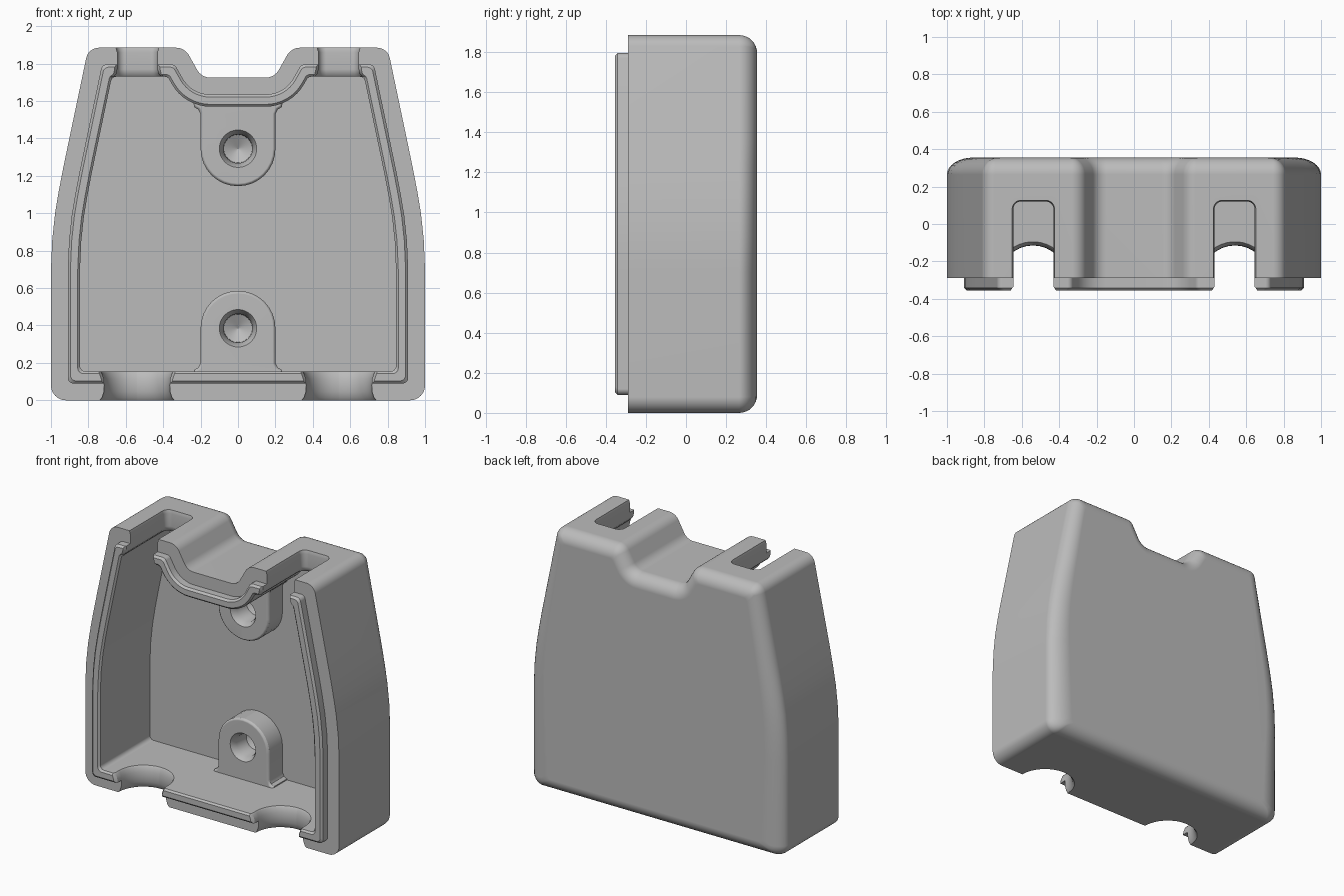
import bpy, bmesh, math
from mathutils import Vector, Matrix

cube = bpy.data.objects.get("Cube")
if cube:
    bpy.data.objects.remove(cube)

grey = bpy.data.materials.new("plain grey")
grey.use_nodes = True
COLOUR = (0.5, 0.5, 0.5, 1)
grey.diffuse_color = COLOUR
grey.node_tree.nodes["Principled BSDF"].inputs["Base Color"].default_value = COLOUR


def inset(corners, d):
    """Move a counter-clockwise (x, y, radius) outline inwards, adapting the radii."""
    out, n = [], len(corners)
    for i, (x, y, r) in enumerate(corners):
        p = Vector((x, y))
        e1 = (p - Vector(corners[i - 1][:2])).normalized()
        e2 = (Vector(corners[(i + 1) % n][:2]) - p).normalized()
        n1, n2 = Vector((-e1.y, e1.x)), Vector((-e2.y, e2.x))
        q = p + (n1 + n2) * d / (1 + n1.dot(n2))
        if r:
            r = max(r - d, 0.03) if e1.cross(e2) > 0 else r + d
        out.append((q.x, q.y, r))
    return out


def rounded(corners, steps=8):
    """Replace each corner that has a radius by an arc."""
    pts, n = [], len(corners)
    for i, (x, y, r) in enumerate(corners):
        p = Vector((x, y))
        if not r:
            pts.append(p)
            continue
        e1 = (p - Vector(corners[i - 1][:2])).normalized()
        e2 = (Vector(corners[(i + 1) % n][:2]) - p).normalized()
        turn = math.atan2(e1.cross(e2), e1.dot(e2))
        start = p - e1 * r * math.tan(abs(turn) / 2)
        centre = start + Vector((-e1.y, e1.x)) * math.copysign(r, turn)
        for k in range(steps + 1):
            pts.append(centre + Matrix.Rotation(turn * k / steps, 2) @ (start - centre))
    return pts


def loft(name, rings, along="y"):
    """Solid through (level, outline) rings stacked along y or z."""
    bm = bmesh.new()
    loops = []
    for level, pts in rings:
        loops.append([bm.verts.new((a, level, b) if along == "y" else (a, b, level))
                      for a, b in pts])
    n = len(loops[0])
    for lo, hi in zip(loops, loops[1:]):
        for i in range(n):
            j = (i + 1) % n
            bm.faces.new((lo[i], lo[j], hi[j], hi[i]))
    bm.faces.new(loops[0])
    bm.faces.new(loops[-1])
    bmesh.ops.recalc_face_normals(bm, faces=bm.faces)
    mesh = bpy.data.meshes.new(name)
    bm.to_mesh(mesh)
    bm.free()
    obj = bpy.data.objects.new(name, mesh)
    mesh.materials.append(grey)
    bpy.context.collection.objects.link(obj)
    return obj


def combine(body, other, operation):
    other.hide_render = True
    mod = body.modifiers.new(operation.title(), "BOOLEAN")
    mod.operation, mod.object, mod.solver = operation, other, "EXACT"
    bpy.context.view_layer.objects.active = body
    bpy.ops.object.modifier_apply(modifier=mod.name)
    bpy.data.objects.remove(other)


def mirrored(half):
    return half + [(-x, z, r) for x, z, r in reversed(half)]


# Outer outline: bowed sides, rounded corners and a notch in the top
HEIGHT, FRONT, BACK, LIP = 1.885, -0.29, 0.355, -0.355
outline = mirrored([
    (1, 0, 0.08), (1, 0.7, 0), (0.993, 0.86, 0), (0.978, 1.0, 0), (0.958, 1.12, 0),
    (0.935, 1.24, 0), (0.908, 1.37, 0), (0.8, HEIGHT, 0.07),
    (0.285, HEIGHT, 0.08), (0.195, 1.725, 0.08)])

# Shell with a rounded back edge that widens towards the bottom of the sides
rings = [(FRONT, rounded(outline))]
FILLET = 0.09
for k in range(9):
    t = math.radians(90 * k / 8)
    drop = 1 - math.cos(t)
    pts = [Vector((p.x * (1 - 0.08 * drop * (1 - p.y / HEIGHT)), p.y))
           for p in rounded(inset(outline, FILLET * drop))]
    rings.append((BACK - FILLET * (1 - math.sin(t)), pts))
body = loft("housing_half", rings)

# Raised locating lip on the front rim
combine(body, loft("lip", [(d, rounded(inset(outline, s))) for d, s in
                           ((LIP, 0.104), (LIP + 0.014, 0.09), (FRONT + 0.1, 0.09))]), "UNION")

# Hollow inside
combine(body, loft("cavity", [(d, rounded(inset(outline, s))) for d, s in
                              ((LIP - 0.05, 0.143), (LIP, 0.143), (LIP + 0.012, 0.155),
                               (0.215, 0.155))]), "DIFFERENCE")


def cable_opening(name, x, half, depth, radius, levels):
    """U-shaped cutter open to the front, flared at its mouth and its ends."""
    u = [(x - half - 0.05, -0.45, 0), (x + half + 0.05, -0.45, 0),
         (x + half + 0.014, LIP, 0), (x + half, LIP + 0.02, 0),
         (x + half, depth, radius), (x - half, depth, radius),
         (x - half, LIP + 0.02, 0), (x - half - 0.014, LIP, 0)]
    return loft(name, [(z, rounded(inset(u, -flare))) for z, flare in levels], "z")


for side in (-1, 1):
    # Deep slots in the top wall
    combine(body, cable_opening("top_slot", side * 0.538, 0.107, 0.12, 0.04, (
        (1.69, 0.02), (1.73, 0.02), (1.745, 0.006), (1.77, 0), (1.86, 0),
        (1.88, 0.006), (1.95, 0.012))), "DIFFERENCE")
    # Half-round openings in the bottom wall
    combine(body, cable_opening("bottom_opening", side * 0.54, 0.175, -0.115, 0.173, (
        (-0.05, 0.024), (0, 0.024), (0.015, 0.012), (0.045, 0.002), (0.08, 0),
        (0.115, 0.002), (0.145, 0.012), (0.16, 0.024), (0.2, 0.024))), "DIFFERENCE")

# Screw bosses growing from the bottom wall and the notch wall
boss = mirrored([(0.24, 0.12, 0), (0.235, 0.162, 0), (0.212, 0.175, 0), (0.2, 0.2, 0),
                 (0.2, 0.585, 0.199)])
boss = [(x, z, r) for x, z, r in boss]
BOSS_Y = 0.055
for centre, flip in ((0.385, 1), (1.345, -1)):
    levels = ((BOSS_Y, 0.015), (BOSS_Y + 0.005, 0.006), (BOSS_Y + 0.015, 0), (0.26, 0))
    combine(body, loft("screw_boss", [
        (y, [Vector((p.x, centre + flip * (p.y - 0.385))) for p in rounded(inset(boss, s))])
        for y, s in levels]), "UNION")
    # Countersunk blind hole with a drill-point bottom
    circle = [Vector((math.cos(a), math.sin(a)))
              for a in (math.tau * k / 40 for k in range(40))]
    combine(body, loft("screw_hole", [
        (y, [Vector((0, centre)) + p * r for p in circle])
        for y, r in ((0.0, 0.1), (BOSS_Y, 0.1), (0.095, 0.077), (0.2, 0.075), (0.24, 0.002))]),
        "DIFFERENCE")

# Smooth curved areas, keep hard edges
bpy.ops.object.select_all(action="DESELECT")
body.select_set(True)
bpy.context.view_layer.objects.active = body
bpy.ops.object.shade_smooth_by_angle(angle=math.radians(30))
weighted = body.modifiers.new("Weighted normals", "WEIGHTED_NORMAL")
weighted.keep_sharp = True
